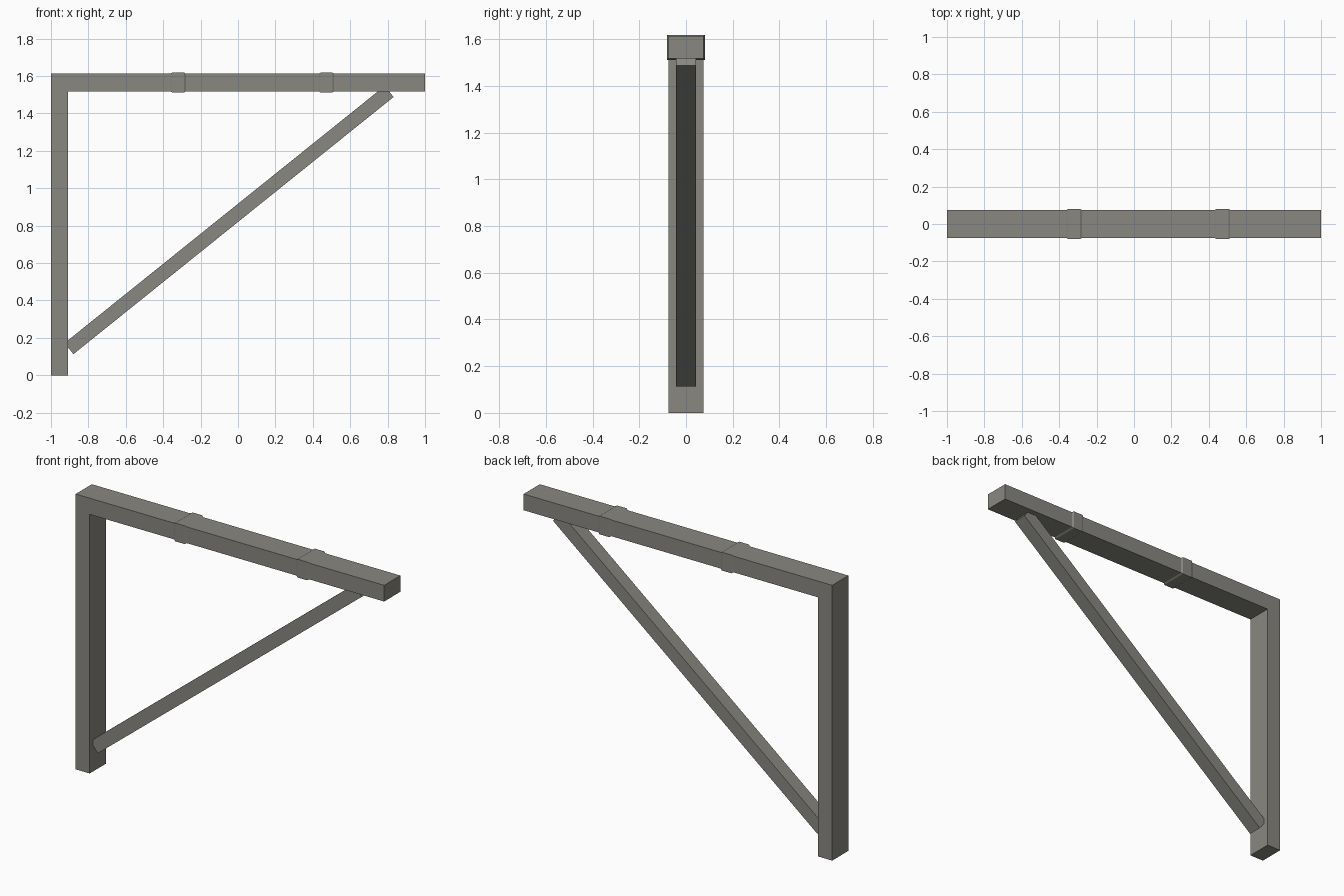
import bpy, bmesh, math
from mathutils import Vector

cube = bpy.data.objects.get("Cube")
if cube:
    bpy.data.objects.remove(cube, do_unlink=True)

grey = bpy.data.materials.new("weathered grey")
grey.use_nodes = True
color = (0.25, 0.245, 0.22, 1)
grey.diffuse_color = color
grey.node_tree.nodes["Principled BSDF"].inputs["Base Color"].default_value = color

HALF_DEPTH = 0.075
BEAM_LOW, BEAM_TOP = 1.518, 1.613


def add_object(name, bm):
    bmesh.ops.recalc_face_normals(bm, faces=bm.faces)
    mesh = bpy.data.meshes.new(name)
    bm.to_mesh(mesh)
    bm.free()
    mesh.materials.append(grey)
    obj = bpy.data.objects.new(name, mesh)
    bpy.context.collection.objects.link(obj)
    return obj


def extrude_profile(name, points, half_depth):
    """Extrude an x-z outline symmetrically along y."""
    bm = bmesh.new()
    face = bm.faces.new([bm.verts.new((x, -half_depth, z)) for x, z in points])
    result = bmesh.ops.extrude_face_region(bm, geom=[face])
    verts = [v for v in result["geom"] if isinstance(v, bmesh.types.BMVert)]
    bmesh.ops.translate(bm, verts=verts, vec=(0, 2 * half_depth, 0))
    return add_object(name, bm)


# Upright post and horizontal beam in one piece
post_inner = -0.909
extrude_profile("post_and_beam", [
    (-1, 0), (post_inner, 0), (post_inner, BEAM_LOW),
    (1, BEAM_LOW), (1, BEAM_TOP), (-1, BEAM_TOP)], HALF_DEPTH)

# Diagonal brace, square-cut and let into the post and beam
low, high = Vector((-0.88, 0.113)), Vector((0.832, 1.488))
along = (high - low).normalized()
across = Vector((-along.y, along.x)) * 0.076
extrude_profile("diagonal_brace", [low, high, high + across, low + across], 0.042)


# Bands around the beam, with bevelled ends
def add_band(name, x):
    bm = bmesh.new()
    mid = (BEAM_LOW + BEAM_TOP) / 2
    half_height = (BEAM_TOP - BEAM_LOW) / 2
    rings = []
    for dx, grow in ((-0.041, 0), (-0.031, 0.006), (0.031, 0.006), (0.041, 0)):
        rings.append([bm.verts.new((x + dx, sy * (HALF_DEPTH + grow),
                                    mid + sz * (half_height + grow)))
                      for sy, sz in ((-1, -1), (1, -1), (1, 1), (-1, 1))])
    for a, b in zip(rings, rings[1:]):
        for i in range(4):
            j = (i + 1) % 4
            bm.faces.new((a[i], a[j], b[j], b[i]))
    add_object(name, bm)


add_band("inner_band", -0.32)
add_band("outer_band", 0.473)
